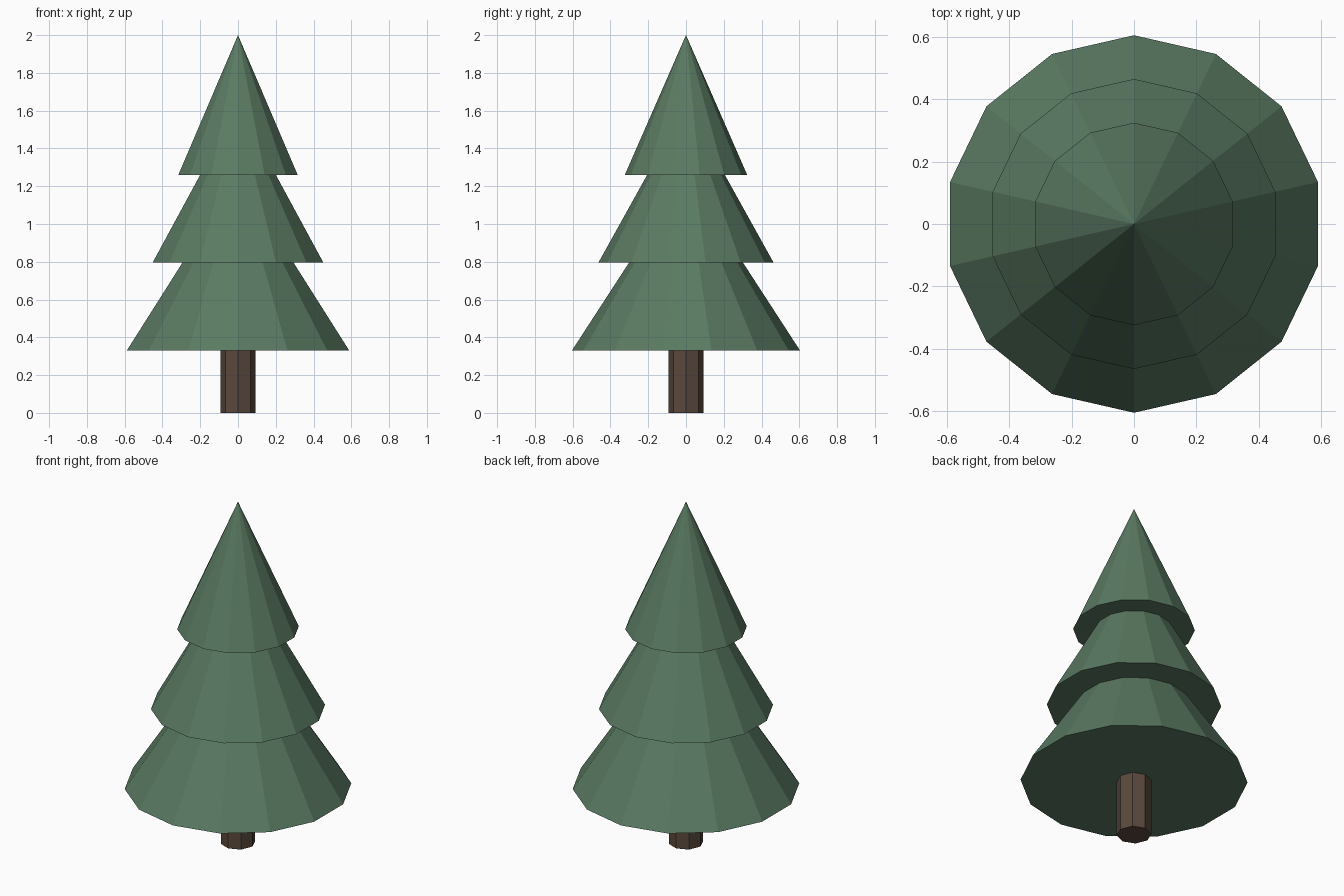
import bpy

if "Cube" in bpy.data.objects:
    bpy.data.objects.remove(bpy.data.objects["Cube"])


def material(name, rgb):
    # sRGB 0-255 to linear
    lin = [((c / 255 + 0.055) / 1.055) ** 2.4 for c in rgb]
    m = bpy.data.materials.new(name)
    m.diffuse_color = (*lin, 1)
    m.use_nodes = True
    m.node_tree.nodes["Principled BSDF"].inputs["Base Color"].default_value = m.diffuse_color
    return m


def cone(name, sides, r_bottom, r_top, z0, z1, mat):
    bpy.ops.mesh.primitive_cone_add(vertices=sides, radius1=r_bottom, radius2=r_top,
                                    depth=z1 - z0, location=(0, 0, (z0 + z1) / 2))
    ob = bpy.context.object
    ob.name = name
    ob.data.materials.append(mat)


green = material("pine green", (90, 122, 98))
brown = material("bark brown", (90, 73, 61))

# Eight-sided trunk, tucked just inside the lowest tier
cone("trunk", 8, 0.093, 0.093, 0.0, 0.35, brown)

# Three overlapping fourteen-sided foliage tiers
tiers = [("lower_foliage", 0.604, 0.33, 1.26),
         ("middle_foliage", 0.464, 0.795, 1.63),
         ("upper_foliage", 0.324, 1.26, 2.0)]
for name, r, z0, z1 in tiers:
    cone(name, 14, r, 0.0, z0, z1, green)
